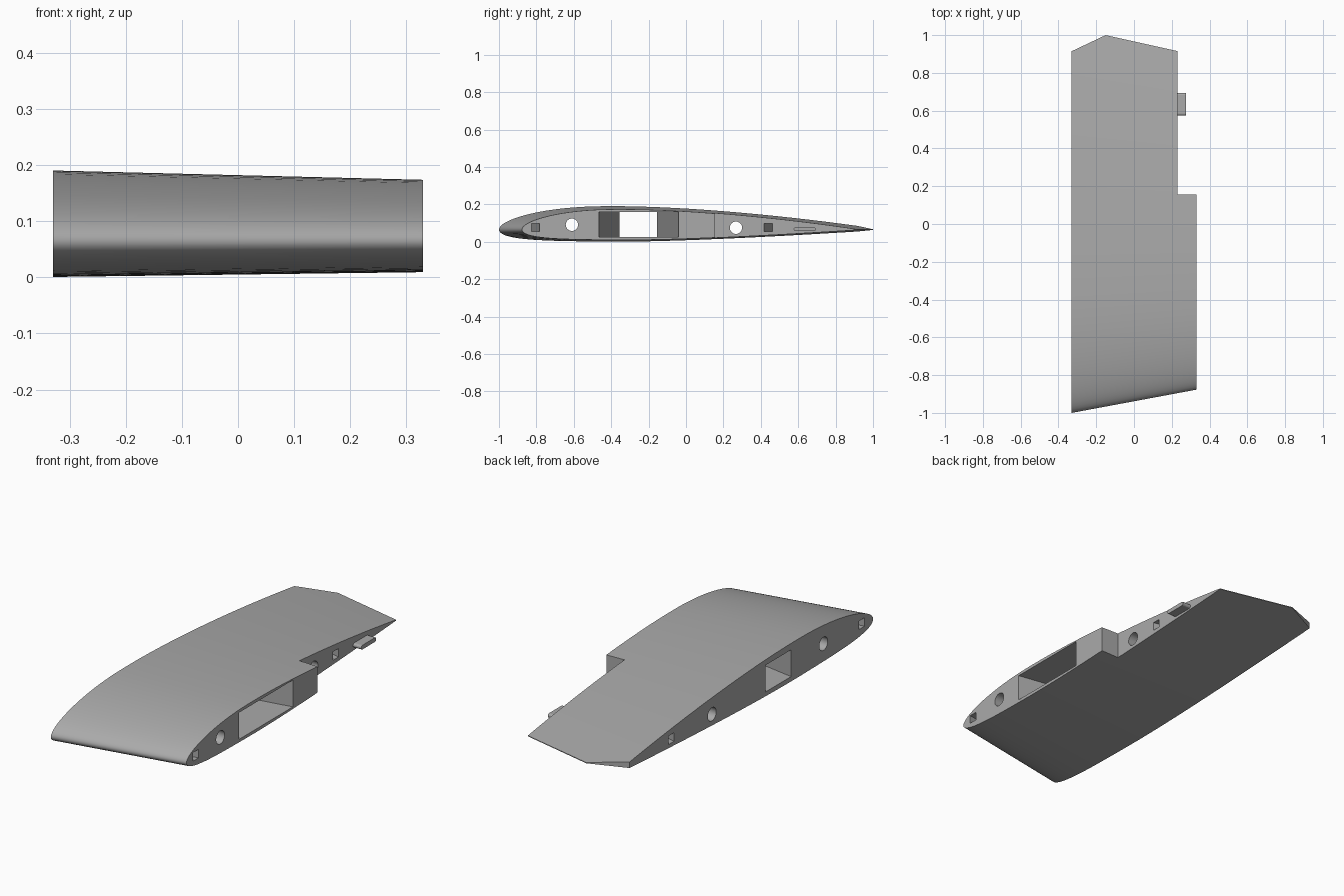
import bpy, bmesh, math

if "Cube" in bpy.data.objects:
    bpy.data.objects.remove(bpy.data.objects["Cube"])

grey = bpy.data.materials.new("plain grey")
grey.diffuse_color = (0.4, 0.4, 0.4, 1)
grey.use_nodes = True
grey.node_tree.nodes["Principled BSDF"].inputs["Base Color"].default_value = grey.diffuse_color


def loft(name, x0, ring0, x1, ring1):
    """Solid between two matching (y, z) outlines at x0 and x1."""
    bm = bmesh.new()
    a = [bm.verts.new((x0, y, z)) for y, z in ring0]
    b = [bm.verts.new((x1, y, z)) for y, z in ring1]
    n = len(a)
    for i in range(n):
        j = (i + 1) % n
        bm.faces.new((a[i], a[j], b[j], b[i]))
    bm.faces.new(a[::-1])
    bm.faces.new(b)
    bmesh.ops.recalc_face_normals(bm, faces=bm.faces)
    me = bpy.data.meshes.new(name)
    bm.to_mesh(me)
    bm.free()
    me.materials.append(grey)
    ob = bpy.data.objects.new(name, me)
    bpy.context.collection.objects.link(ob)
    return ob


def rect(y0, y1, z0, z1):
    return [(y0, z0), (y1, z0), (y1, z1), (y0, z1)]


def circle(y, z, r, n=32):
    return [(y + r * math.cos(2 * math.pi * i / n),
             z + r * math.sin(2 * math.pi * i / n)) for i in range(n)]


def airfoil(lead, chord, n=48):
    """Cambered wing section, nose at (lead, 0.065)."""
    t, m, p = 0.093, 0.015, 0.27
    top, bottom = [], []
    for i in range(n + 1):
        x = (1 - math.cos(math.pi * i / n)) / 2
        half = 5 * t * (0.2969 * math.sqrt(x) - 0.126 * x - 0.3516 * x**2
                        + 0.2843 * x**3 - 0.1015 * x**4)
        q = p if x < p else 1 - p
        camber = m / q**2 * ((1 - 2 * p if x >= p else 0) + 2 * p * x - x * x)
        y = lead + chord * x
        top.append((y, 0.065 + chord * (camber + half)))
        bottom.append((y, 0.065 + chord * (camber - half)))
    return top + bottom[:0:-1]


# Tapered wing body
wing = loft("wing_section", -0.33, airfoil(-1.0, 2.04), 0.33, airfoil(-0.877, 1.77))

# Rear notch, clipped trailing corner, spar pocket, round and swept square holes
cutters = [
    loft("notch_cutter", 0.23, rect(0.155, 1.2, -0.1, 0.3),
         0.5, rect(0.155, 1.2, -0.1, 0.3)),
    loft("corner_cutter", -0.34, rect(0.91, 1.2, -0.1, 0.3),
         -0.10, rect(1.0236, 1.2, -0.1, 0.3)),
    loft("pocket_cutter", -0.34, rect(-0.353, -0.157, 0.025, 0.158),
         0.34, rect(-0.467, -0.038, 0.025, 0.158)),
]
for y, z in ((-0.61, 0.091), (0.267, 0.075)):
    cutters.append(loft("round_hole_cutter", -0.4, circle(y, z, 0.033),
                        0.4, circle(y, z, 0.033)))
for x1, y0, y1 in ((0.34, -0.912, -0.803), (0.24, 0.59, 0.437)):
    cutters.append(loft("square_hole_cutter", -0.34,
                        rect(y0 - 0.022, y0 + 0.022, 0.055, 0.097),
                        x1, rect(y1 - 0.022, y1 + 0.022, 0.055, 0.097)))

bpy.context.view_layer.objects.active = wing
wing.select_set(True)
for c in cutters:
    mod = wing.modifiers.new("cut", 'BOOLEAN')
    mod.operation, mod.solver, mod.object = 'DIFFERENCE', 'EXACT', c
    bpy.ops.object.modifier_apply(modifier=mod.name)
    bpy.data.objects.remove(c)
bpy.ops.object.shade_smooth_by_angle(angle=math.radians(30))

# Alignment tab with rounded ends
z, r = 0.0675, 0.0105
arc = [-math.pi / 2 + math.pi * i / 6 for i in range(7)]
tab = [(0.684 + r * math.cos(a), z + r * math.sin(a)) for a in arc]
tab += [(0.586 - r * math.cos(a), z - r * math.sin(a)) for a in arc]
loft("alignment_tab", 0.20, tab, 0.275, tab)
